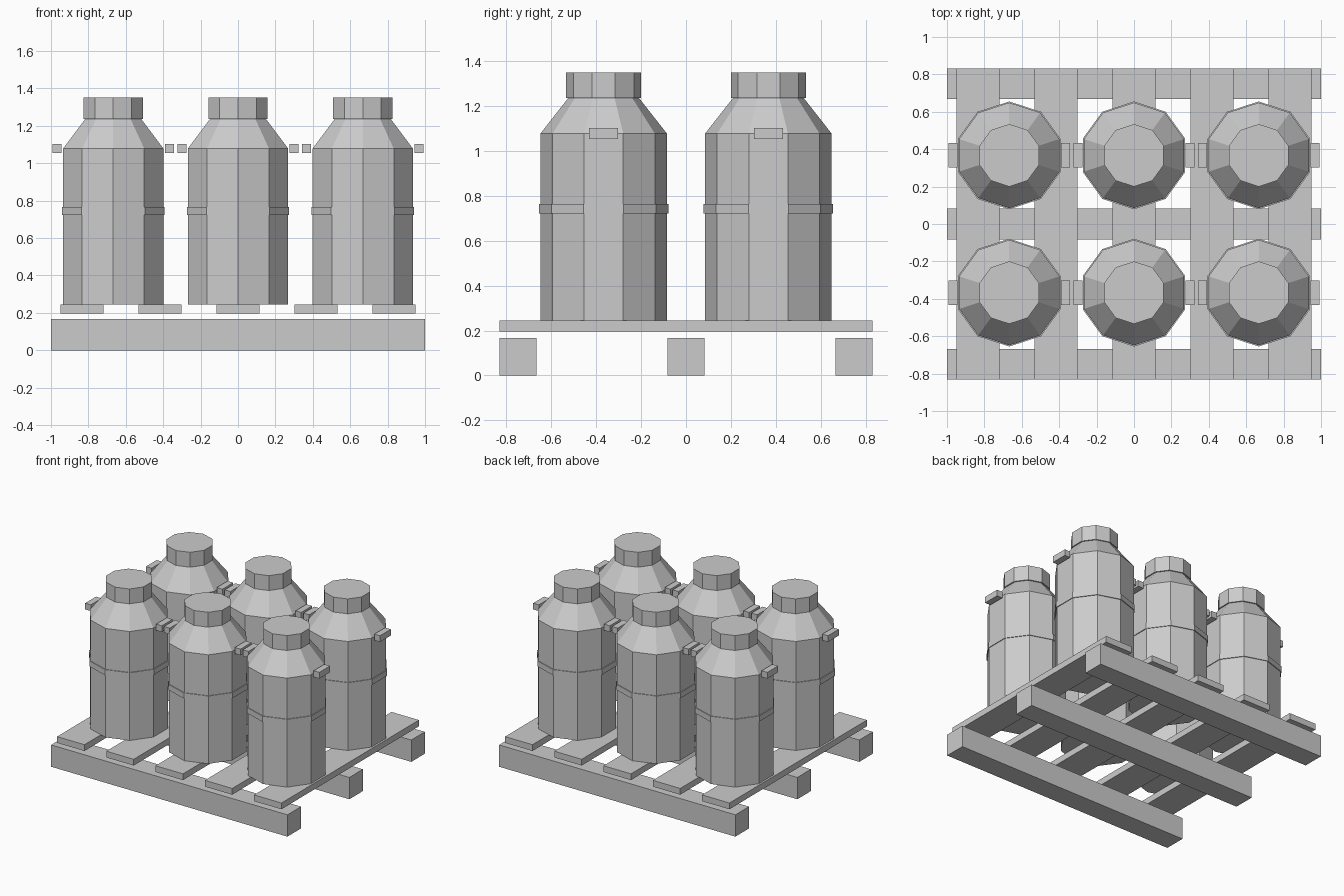
import bpy, bmesh, math

if "Cube" in bpy.data.objects:
    bpy.data.objects.remove(bpy.data.objects["Cube"])


def finish(name, bm):
    bmesh.ops.recalc_face_normals(bm, faces=bm.faces[:])
    mesh = bpy.data.meshes.new(name)
    bm.to_mesh(mesh)
    bm.free()
    obj = bpy.data.objects.new(name, mesh)
    bpy.context.collection.objects.link(obj)
    return obj


def box(name, x0, x1, y0, y1, z0, z1):
    bm = bmesh.new()
    bmesh.ops.create_cube(bm, size=1)
    for v in bm.verts:
        v.co.x = (x0 + x1) / 2 + v.co.x * (x1 - x0)
        v.co.y = (y0 + y1) / 2 + v.co.y * (y1 - y0)
        v.co.z = (z0 + z1) / 2 + v.co.z * (z1 - z0)
    return finish(name, bm)


def lathe(name, cx, cy, profile, sides=10):
    """Ten-sided capped solid from (radius, z) pairs, corners on the y axis."""
    bm = bmesh.new()
    rings = []
    for r, z in profile:
        angles = [math.pi / 2 + math.tau * i / sides for i in range(sides)]
        rings.append([bm.verts.new((cx + r * math.cos(a), cy + r * math.sin(a), z))
                      for a in angles])
    for low, high in zip(rings, rings[1:]):
        for i in range(sides):
            j = (i + 1) % sides
            bm.faces.new((low[i], low[j], high[j], high[i]))
    bm.faces.new(rings[0][::-1])
    bm.faces.new(rings[-1])
    return finish(name, bm)


# Pallet runners
for y in (-0.749, 0, 0.749):
    box("pallet_runner", -1, 1, y - 0.082, y + 0.082, 0, 0.167)

# Pallet deck slats
for i in range(-2, 3):
    x = i * 0.417
    box("pallet_slat", x - 0.116, x + 0.116, -0.831, 0.831, 0.196, 0.244)

# Milk churns
for cx in (-0.667, 0, 0.667):
    for cy in (-0.367, 0.367):
        lathe("churn_body", cx, cy, [(0.282, 0.244), (0.282, 1.078), (0.158, 1.236)])
        lathe("churn_band", cx, cy, [(0.288, 0.722), (0.288, 0.765)])
        lathe("churn_lid", cx, cy, [(0.167, 1.236), (0.167, 1.35)])
        for side in (-1, 1):
            hx = cx + side * 0.3
            box("churn_handle", hx - 0.024, hx + 0.024,
                cy - 0.065, cy + 0.065, 1.054, 1.102)
